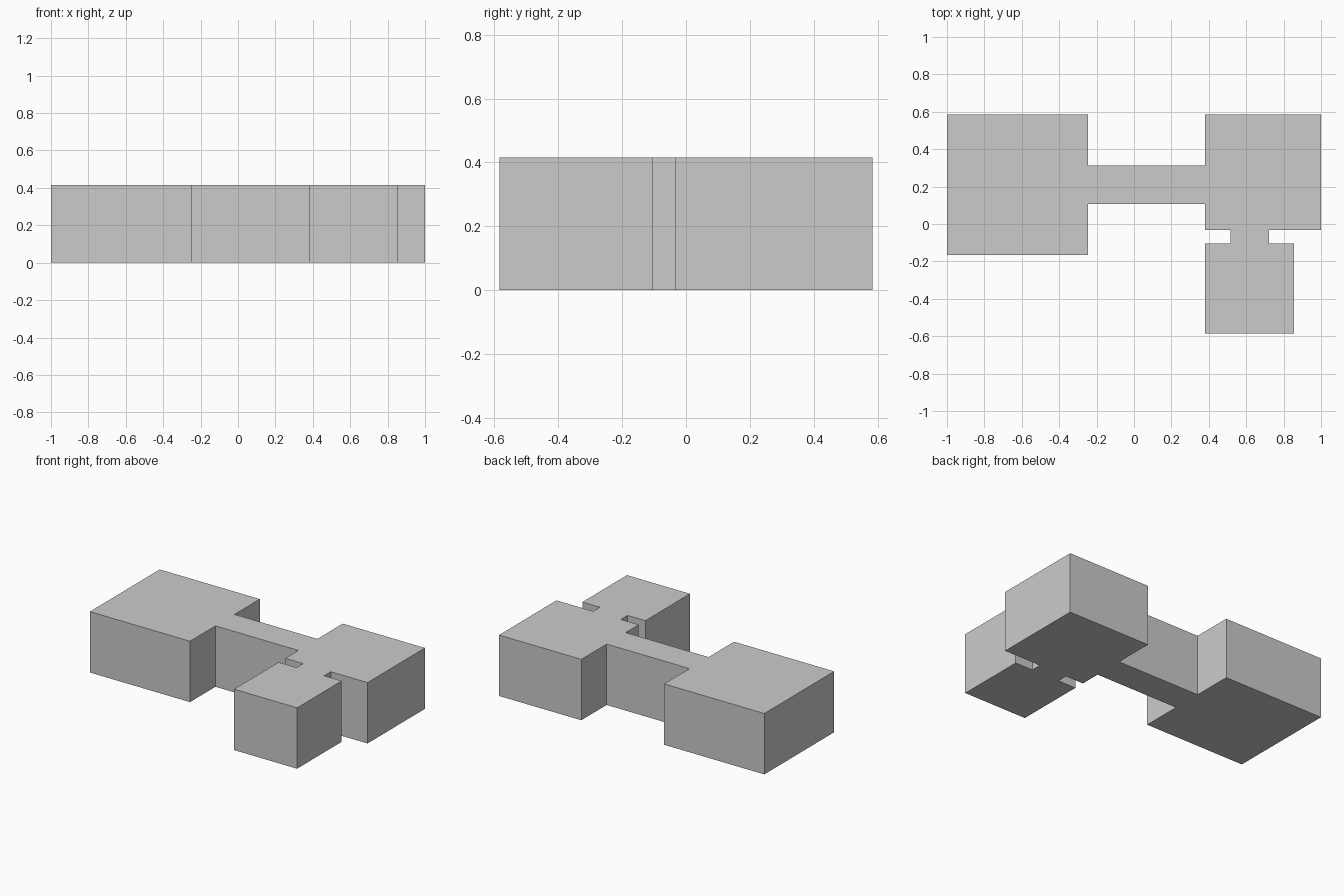
import bpy
import bmesh

cube = bpy.data.objects.get("Cube")
if cube:
    bpy.data.objects.remove(cube, do_unlink=True)

HEIGHT = 0.415
BACK, FRONT = 0.585, -0.585

# Plan positions of the rooms and the passages joining them
room_x = (-1.0, -0.245)
hall_y = (0.107, 0.312)
wing_x, wing_front = (0.38, 1.0), -0.033
neck_x = (0.515, 0.723)
annex_x, annex_back = (0.38, 0.855), -0.105

# One continuous outline, counter-clockwise from the large room's front left corner
outline = [
    (room_x[0], -0.167), (room_x[1], -0.167), (room_x[1], hall_y[0]),
    (wing_x[0], hall_y[0]), (wing_x[0], wing_front),
    (neck_x[0], wing_front), (neck_x[0], annex_back),
    (annex_x[0], annex_back), (annex_x[0], FRONT),
    (annex_x[1], FRONT), (annex_x[1], annex_back),
    (neck_x[1], annex_back), (neck_x[1], wing_front),
    (wing_x[1], wing_front), (wing_x[1], BACK), (wing_x[0], BACK),
    (wing_x[0], hall_y[1]), (room_x[1], hall_y[1]),
    (room_x[1], BACK), (room_x[0], BACK),
]

# Raise the floor plan into a solid block
bm = bmesh.new()
floor = bm.faces.new([bm.verts.new((x, y, 0)) for x, y in outline])
raised = bmesh.ops.extrude_face_region(bm, geom=[floor], use_keep_orig=True)
top_verts = [g for g in raised["geom"] if isinstance(g, bmesh.types.BMVert)]
bmesh.ops.translate(bm, verts=top_verts, vec=(0, 0, HEIGHT))
bmesh.ops.recalc_face_normals(bm, faces=bm.faces)

mesh = bpy.data.meshes.new("connected_rooms")
bm.to_mesh(mesh)
bm.free()
bpy.context.collection.objects.link(bpy.data.objects.new("connected_rooms", mesh))
